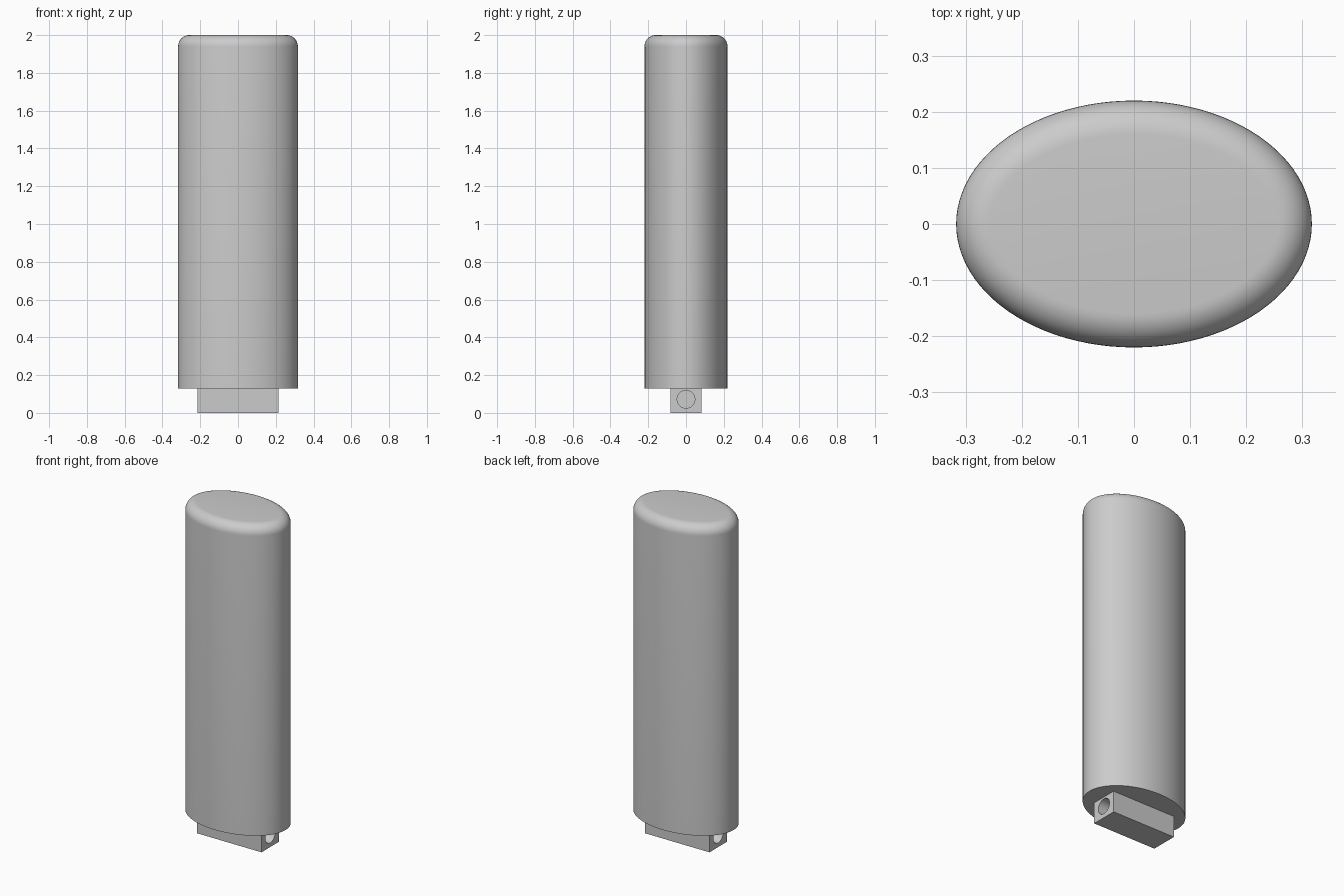
import bpy, bmesh, math
from mathutils import Matrix

cube = bpy.data.objects.get("Cube")
if cube:
    bpy.data.objects.remove(cube, do_unlink=True)

grey = bpy.data.materials.new("light grey")
grey.use_nodes = True
grey.diffuse_color = (0.6, 0.6, 0.6, 1)
grey.node_tree.nodes["Principled BSDF"].inputs["Base Color"].default_value = (0.6, 0.6, 0.6, 1)


def add_object(name, bm):
    bmesh.ops.recalc_face_normals(bm, faces=bm.faces)
    mesh = bpy.data.meshes.new(name)
    bm.to_mesh(mesh)
    bm.free()
    mesh.materials.append(grey)
    obj = bpy.data.objects.new(name, mesh)
    bpy.context.collection.objects.link(obj)
    return obj


def smooth(obj, angle):
    bpy.ops.object.select_all(action='DESELECT')
    obj.select_set(True)
    bpy.context.view_layer.objects.active = obj
    bpy.ops.object.shade_smooth_by_angle(angle=math.radians(angle))


# Elliptical body with an evenly rounded top edge
A, B, BOTTOM, TOP, ROUND, SEGMENTS, STEPS = 0.317, 0.22, 0.13, 2.0, 0.06, 96, 10


def ellipse_ring(bm, inset, z):
    ring = []
    for i in range(SEGMENTS):
        t = math.tau * i / SEGMENTS
        c, s = math.cos(t), math.sin(t)
        length = math.hypot(B * c, A * s)
        ring.append(bm.verts.new((A * c - inset * B * c / length,
                                  B * s - inset * A * s / length, z)))
    return ring


bm = bmesh.new()
rings = [ellipse_ring(bm, 0, BOTTOM)]
for k in range(STEPS + 1):
    a = math.pi / 2 * k / STEPS
    rings.append(ellipse_ring(bm, ROUND * (1 - math.cos(a)), TOP - ROUND * (1 - math.sin(a))))
for low, high in zip(rings, rings[1:]):
    for i in range(SEGMENTS):
        j = (i + 1) % SEGMENTS
        bm.faces.new((low[i], low[j], high[j], high[i]))
bm.faces.new(rings[0])
bm.faces.new(rings[-1])
smooth(add_object("body", bm), 30)

# Mounting block under the body
bm = bmesh.new()
bmesh.ops.create_cube(bm, size=1, matrix=Matrix.Translation((0, 0, 0.065))
                      @ Matrix.Diagonal((0.43, 0.166, 0.13, 1)))
block = add_object("mounting_block", bm)

# Blind pin hole in each end of the block
bm = bmesh.new()
for side in (-1, 1):
    bmesh.ops.create_cone(bm, cap_ends=True, segments=48, radius1=0.047, radius2=0.047, depth=0.2,
                          matrix=Matrix.Translation((side * 0.215, 0, 0.072))
                          @ Matrix.Rotation(math.pi / 2, 4, 'Y'))
cutter = add_object("hole_cutter", bm)
cutter.hide_render = True
cut = block.modifiers.new("pin holes", 'BOOLEAN')
cut.operation = 'DIFFERENCE'
cut.solver = 'EXACT'
cut.object = cutter
bpy.context.view_layer.objects.active = block
bpy.ops.object.modifier_apply(modifier=cut.name)
bpy.data.objects.remove(cutter, do_unlink=True)
smooth(block, 30)
